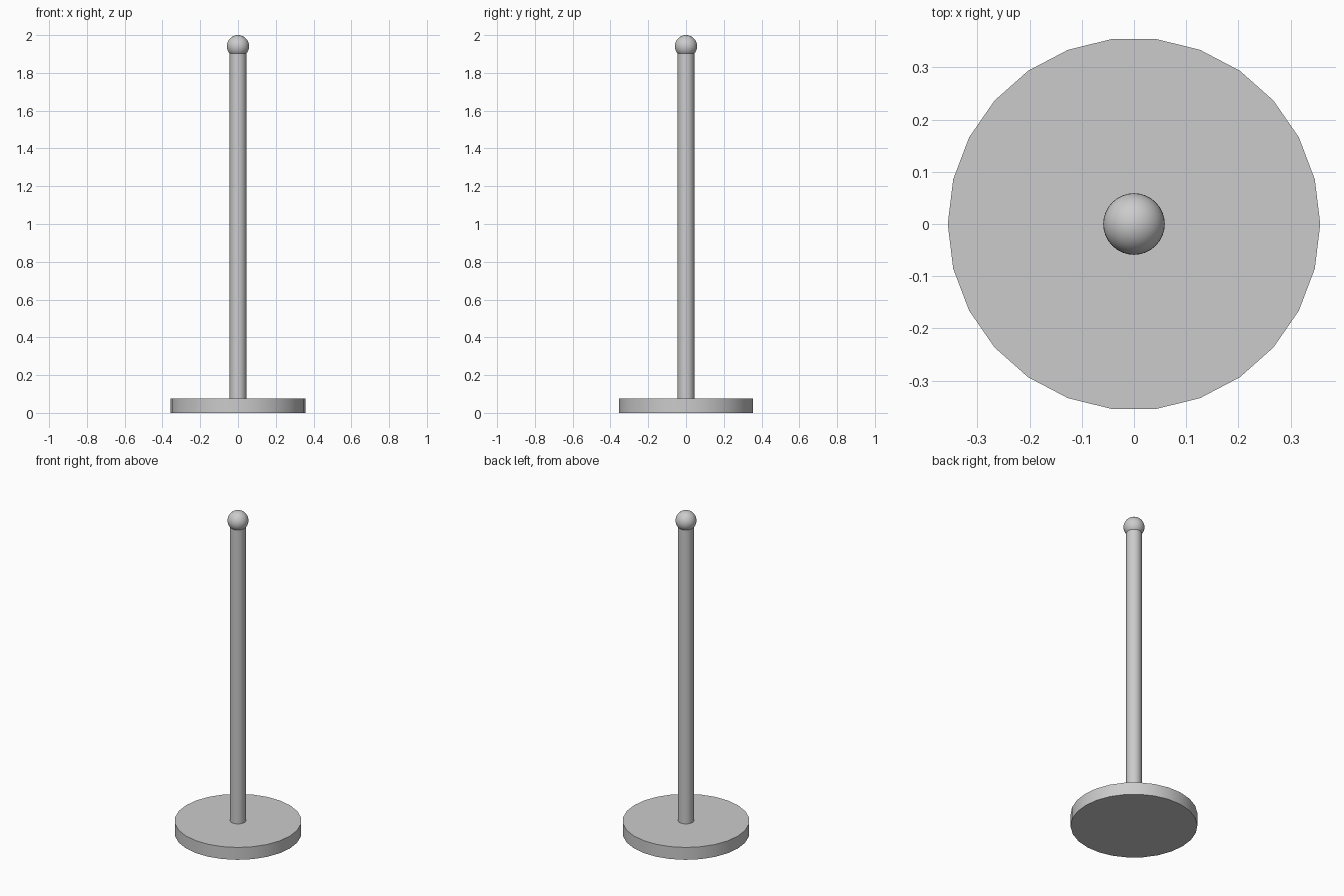
import bpy

cube = bpy.data.objects.get("Cube")
if cube:
    bpy.data.objects.remove(cube, do_unlink=True)

# One plain grey for the whole stand
grey = bpy.data.materials.new("light grey")
grey.use_nodes = True
color = (0.6, 0.6, 0.6, 1.0)
grey.diffuse_color = color
grey.node_tree.nodes["Principled BSDF"].inputs["Base Color"].default_value = color

SIDES = 26
BASE_TOP = 0.077
POLE_TOP = 1.905
BALL_RADIUS = 0.059


def finish(name):
    """Name, colour and smooth the newest object."""
    obj = bpy.context.object
    obj.name = name
    obj.data.materials.append(grey)
    bpy.ops.object.shade_smooth_by_angle()
    return obj


def disc(name, radius, bottom, top):
    """Upright cylinder with a corner pointing along +x."""
    bpy.ops.mesh.primitive_cylinder_add(
        vertices=SIDES, radius=radius, depth=top - bottom,
        location=(0, 0, (bottom + top) / 2))
    obj = finish(name)
    obj.rotation_euler.z = 1.5707963
    return obj


# Round foot and slim pole
disc("base", 0.357, 0, BASE_TOP)
disc("pole", 0.044, BASE_TOP - 0.01, POLE_TOP)

# Ball finial
bpy.ops.mesh.primitive_uv_sphere_add(
    segments=32, ring_count=20, radius=BALL_RADIUS,
    location=(0, 0, 2 - BALL_RADIUS))
finish("finial")
